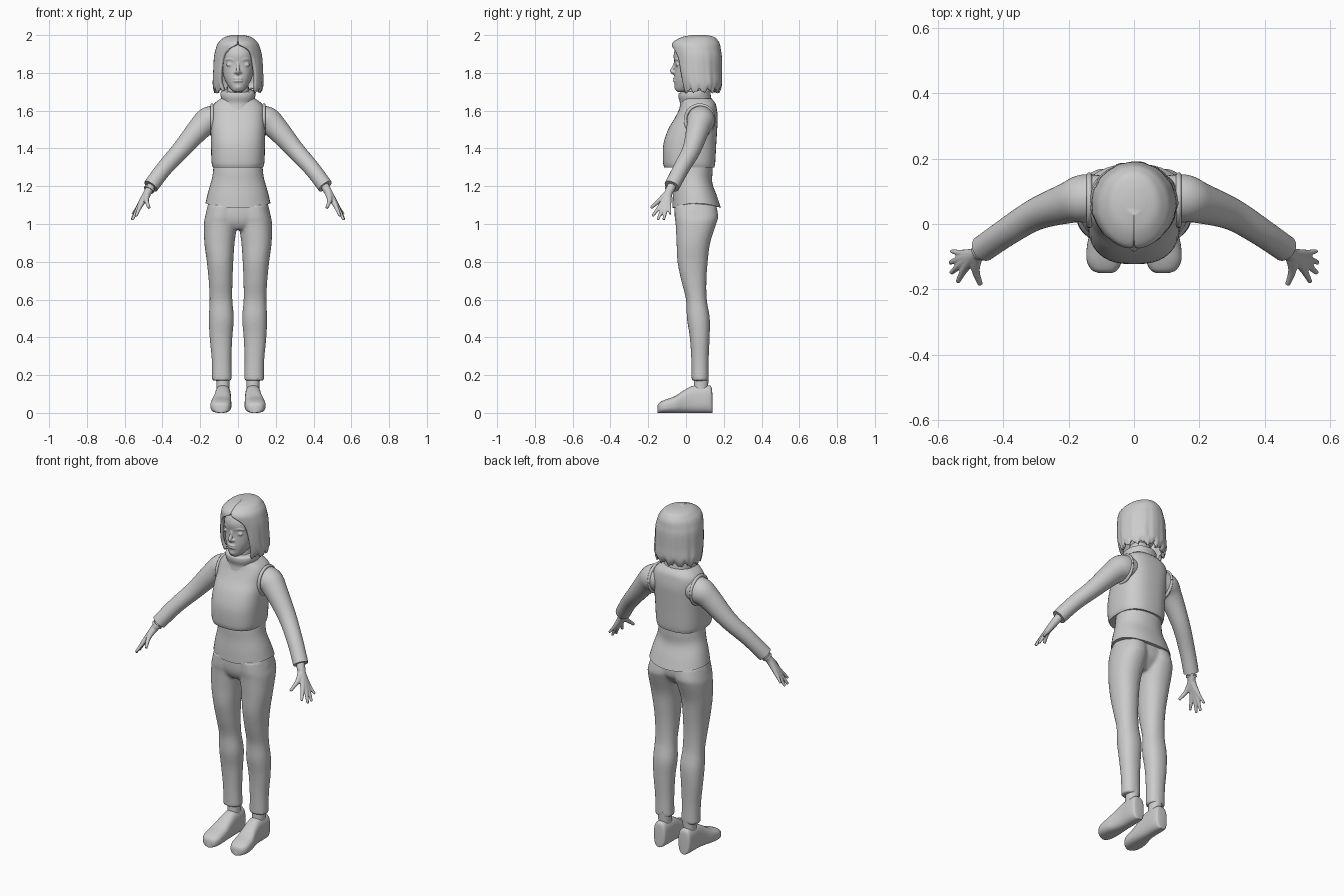
import bpy, bmesh, math
from mathutils import Vector

cube = bpy.data.objects.get("Cube")
if cube:
    bpy.data.objects.remove(cube)

grey = bpy.data.materials.new("light_grey")
grey.use_nodes = True
colour = (0.6, 0.6, 0.6, 1)
grey.diffuse_color = colour
grey.node_tree.nodes["Principled BSDF"].inputs["Base Color"].default_value = colour

CM = 0.01  # profiles are written in hundredths of a unit
SIDES = (("left", 1), ("right", -1))


def spline(rows, steps=5):
    """Smoothly interpolate between rows of numbers."""
    out = []
    for i in range(len(rows) - 1):
        a, b, c = rows[max(i - 1, 0)], rows[i], rows[i + 1]
        d = rows[min(i + 2, len(rows) - 1)]
        for k in range(steps):
            t = k / steps
            out.append([q + t / 2 * (r - p + t * (2 * p - 5 * q + 4 * r - s + t * (3 * (q - r) + s - p)))
                        for p, q, r, s in zip(a, b, c, d)])
    return out + [list(rows[-1])]


def skin(bm, rings, closed=True):
    """Bridge successive rings of points and cap the ends."""
    loops = [[bm.verts.new(p) for p in ring] for ring in rings]
    n = len(loops[0])
    for low, high in zip(loops, loops[1:]):
        for i in range(n if closed else n - 1):
            j = (i + 1) % n
            bm.faces.new((low[i], low[j], high[j], high[i]))
    bm.faces.new(loops[0])
    if closed:
        bm.faces.new(loops[-1])


def outline(n, power):
    """Unit rounded outline, starting at the front."""
    for i in range(n):
        a = math.tau * i / n
        s, c = math.sin(a), math.cos(a)
        yield (math.copysign(abs(s) ** (2 / power), s),
               -math.copysign(abs(c) ** (2 / power), c))


def stack(bm, rows, side=1, power=2.2, sag=0, tilt=0, n=40):
    """Upright form: rows of height, centre x, half width, front y, back y."""
    rings = []
    for z, cx, rx, front, back in spline(rows):
        ring = []
        for u, v in outline(n, power):
            y = (front + back) / 2 + v * (back - front) / 2
            ring.append(Vector((side * (cx + u * rx), y, z + sag * v * v + tilt * v)) * CM)
        rings.append(ring)
    skin(bm, rings)


def tube(bm, path, side=1, ref=(0, 1, 0), n=20):
    """Round limb: path rows of x, y, z, radius."""
    pts = spline(path)
    rings = []
    for i, (x, y, z, r) in enumerate(pts):
        along = Vector(pts[min(i + 1, len(pts) - 1)][:3]) - Vector(pts[max(i - 1, 0)][:3])
        u = along.cross(Vector(ref)).normalized()
        v = along.cross(u).normalized()
        ring = []
        for a, b in outline(n, 2):
            p = Vector((x, y, z)) + r * (a * u + b * v)
            ring.append(Vector((side * p.x, p.y, p.z)) * CM)
        rings.append(ring)
    skin(bm, rings)


def ball(bm, centre, size):
    made = bmesh.ops.create_uvsphere(bm, u_segments=20, v_segments=12, radius=1)
    for v in made["verts"]:
        v.co = Vector([(c + s * p) * CM for c, s, p in zip(centre, size, v.co)])


def finish(name, bm, voxel=0, smooth=4):
    """Make the object; a voxel size fuses overlapping forms into one skin."""
    bmesh.ops.recalc_face_normals(bm, faces=bm.faces)
    mesh = bpy.data.meshes.new(name)
    bm.to_mesh(mesh)
    bm.free()
    mesh.materials.append(grey)
    ob = bpy.data.objects.new(name, mesh)
    bpy.context.collection.objects.link(ob)
    bpy.ops.object.select_all(action="DESELECT")
    ob.select_set(True)
    bpy.context.view_layer.objects.active = ob
    bpy.ops.object.shade_smooth_by_angle(angle=math.radians(50))
    if voxel:
        fuse = ob.modifiers.new("fuse", "REMESH")
        fuse.mode, fuse.voxel_size, fuse.use_smooth_shade = "VOXEL", voxel, True
        relax = ob.modifiers.new("relax", "SMOOTH")
        relax.factor, relax.iterations = 0.5, smooth
    return ob


# Trousers: hips and two legs fused
bm = bmesh.new()
stack(bm, [(118, 0, 13, -5, 14), (110, 0, 16, -6, 15.5), (104, 0, 17, -6, 15.5),
           (100, 0, 14, -5, 13), (97, 0, 7, -3, 10)])
for label, side in SIDES:
    stack(bm, [(110, 7.8, 8, -6, 16), (104, 8.7, 8.7, -6, 17), (100, 9.2, 8.8, -5.5, 16),
               (90, 9.8, 8, -5, 12.8), (80, 9.5, 7, -4.5, 11.5), (70, 9.2, 6.3, -2.5, 10.8),
               (60, 9, 6, 0, 11), (50, 8.8, 6.6, .5, 12.6), (40, 9, 6, 2, 12.5),
               (28, 8.7, 5.2, 2.8, 12), (17, 8.5, 5.2, 3, 12)], side)
finish("trousers", bm, 0.008)

# Shirt below the vest, with a curved hem
bm = bmesh.new()
stack(bm, [(136, 0, 12.5, -6, 14), (130, 0, 13, -6.5, 14), (124, 0, 13.8, -6.5, 14),
           (117, 0, 15.8, -7, 16.5), (111, 0, 17.2, -7.2, 18.5)], sag=-2.5)
finish("shirt", bm)

# Cropped padded vest
bm = bmesh.new()
stack(bm, [(130, 0, 13.3, -11.5, 15), (133, 0, 14, -12.2, 15.5), (142, 0, 14.3, -12, 16),
           (150, 0, 14.3, -9.5, 16.5), (156, 0, 14.2, -6, 16.8), (161, 0, 14, -3.5, 16.3),
           (164, 0, 12.3, -2.5, 15.5), (166.5, 0, 9, -2, 13.5)], power=2.6)
finish("vest", bm)

# Rolled collar and neck
bm = bmesh.new()
stack(bm, [(162, 0, 9.2, -3.5, 14), (165, 0, 8.7, -3.2, 13.5), (168, 0, 9.2, -4, 13),
           (170, 0, 9, -3.9, 12.8), (170.5, 0, 8, -3, 12)], tilt=1)
finish("collar", bm)
bm = bmesh.new()
stack(bm, [(164, 0, 6, -1, 10), (178, 0, 5.5, -1, 10)])
finish("neck", bm)

# Head with nose, lips, lids and brows fused
bm = bmesh.new()
stack(bm, [(170, 0, 2, -4.5, 0), (171, 0, 3.5, -5.5, 3), (174, 0, 5.8, -6, 9), (178, 0, 7.6, -6.2, 13),
           (184, 0, 8.6, -6, 15), (190, 0, 8.8, -6.5, 16), (195, 0, 7, -4, 14), (197, 0, 3, 0, 9)])
tube(bm, [(0, -5.6, 186, .6), (0, -6.6, 183, .8), (0, -7.4, 181, 1.1), (0, -6.2, 179.8, 1)], ref=(1, 0, 0))
for z in (177, 175.7):
    ball(bm, (0, -5.9, z), (2.6, 1, .7))
ball(bm, (0, -5, 172.5), (2, 1.2, 1.5))
for label, side in SIDES:
    ball(bm, (side * 1.2, -6.3, 180.3), (.9, .9, .7))
    ball(bm, (side * 4.3, -4.6, 184.3), (1.9, .9, 1))
    tube(bm, [(2.2, -5.9, 186.6, .4), (4.5, -5.1, 187.4, .5), (6.5, -3.6, 186.6, .3)], side, ref=(0, 0, 1))
finish("head", bm, 0.004, 2)

# Bobbed hair: an open shell round the face, with wavy locks
bm = bmesh.new()
rings = []
for z, rx, front, back, gap in spline([
        (200, 3, 3, 11, 0), (199, 7, -2, 15, 0), (197, 9.5, -6, 17, 1), (195, 11, -7.5, 18, 5),
        (192, 12, -7.5, 18.5, 28), (188, 12.8, -7, 19, 39), (180, 13.2, -6.5, 19, 45),
        (174, 13.4, -5, 19, 44), (170.5, 12.6, -3.5, 17.5, 42)]):
    low = min(1, (200 - z) / 28)
    ring = []
    for i in range(73):
        a = math.radians(gap + (360 - 2 * gap) * i / 72)
        wave = 1 + low * (0.012 * math.sin(13 * a) + 0.008 * math.sin(22 * a))
        jag = low ** 6 * (math.sin(13 * a) + 0.6 * math.sin(29 * a))
        ring.append(Vector((rx * wave * math.sin(a),
                            (front + back) / 2 - wave * (back - front) / 2 * math.cos(a), z + jag)) * CM)
    rings.append(ring)
skin(bm, rings, closed=False)
hair = finish("hair", bm)
shell = hair.modifiers.new("thickness", "SOLIDIFY")
shell.thickness, shell.offset = 0.018, -1

for label, side in SIDES:
    # Sleeve and armhole edge
    bm = bmesh.new()
    tube(bm, [(8, 8, 156, 6.5), (15, 7.8, 154.8, 7.4), (20, 6.5, 151, 6.3), (30, 3, 139.5, 4.9),
              (39, -2.5, 129.5, 4.3), (46.2, -7.5, 120, 4.1)], side, n=32)
    finish(label + "_sleeve", bm)
    bm = bmesh.new()
    turns = [math.tau * i / 12 for i in range(13)]
    tube(bm, [(13.7, 7.3 + 7.6 * math.cos(a), 155 + 8 * math.sin(a), .9) for a in turns],
         side, ref=(1, 0, 0), n=10)
    finish(label + "_armhole", bm)

    # Hand: fingers fan out from the wrist and fuse into a palm
    bm = bmesh.new()
    wrist = (45.5, -7, 121, 2.3)
    heel = (48, -9.2, 116.5, 2.1)
    for knuckle, tip in (((51.5, -13.3, 110, 1.3), (54, -17.8, 104.2, .7)),
                         ((52.5, -12, 109, 1.3), (56, -15, 102.2, .7)),
                         ((52.7, -10.5, 109, 1.3), (56.3, -11.8, 102.2, .7)),
                         ((52.2, -9, 110, 1.2), (56, -8.3, 105.2, .6))):
        tube(bm, [wrist, heel, knuckle, tip], side, n=14)
    tube(bm, [heel, (48.5, -14, 112.5, 1.3), (47, -18.5, 108.5, .8)], side, ref=(1, 0, 0), n=14)
    finish(label + "_hand", bm, 0.004, 2)

    # Ankle and shoe
    bm = bmesh.new()
    stack(bm, [(10, 8, 3.5, 4, 11.5), (20, 8, 3.5, 4.5, 12)], side)
    finish(label + "_ankle", bm)
    bm = bmesh.new()
    rings = []
    for y, cx, half, top in spline([(14, 8, 2, 9), (13.3, 8, 3.6, 14), (10, 8, 4.2, 14.6), (4, 8, 4.3, 14.4),
                                    (-1, 8.3, 4.7, 12), (-6, 8.9, 5.4, 8.8), (-11, 9.1, 5.4, 7),
                                    (-14, 9, 4, 5.5), (-15, 8.8, 2, 4)]):
        rings.append([Vector((side * (cx + u * half), y, top / 2 * (1 + v))) * CM for u, v in outline(32, 2.7)])
    skin(bm, rings)
    finish(label + "_shoe", bm)

# Bracelet on one wrist
bm = bmesh.new()
tube(bm, [(46.6, -8, 119, 2.9), (47.2, -8.5, 118, 2.9)], -1)
finish("right_bracelet", bm)
